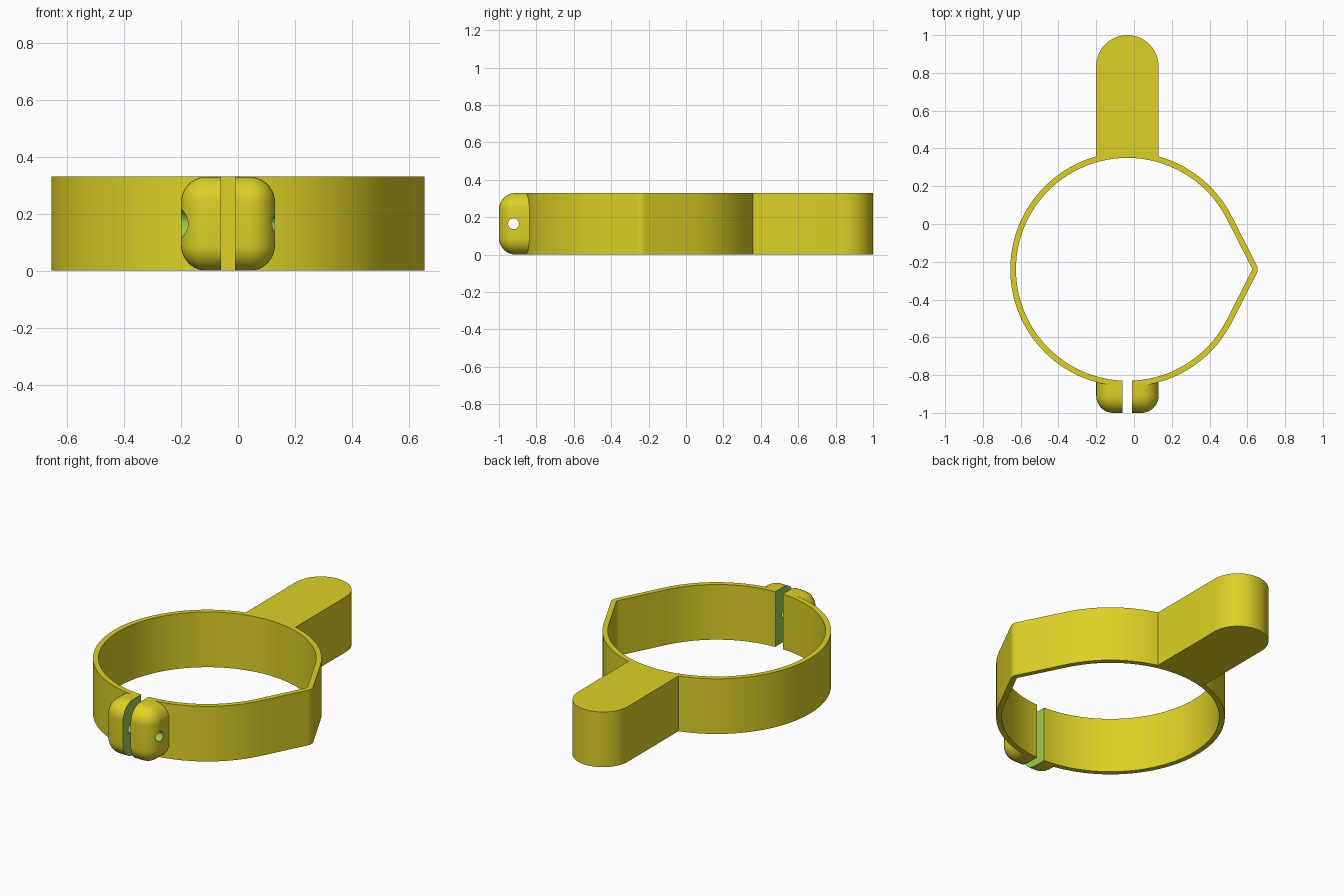
import bpy, bmesh, math
from mathutils import Matrix, Vector

if "Cube" in bpy.data.objects:
    bpy.data.objects.remove(bpy.data.objects["Cube"])

H = 0.33                 # band height
CX, CY = -0.035, -0.24   # band centre
YELLOW, GREEN = 0, 1


def material(name, rgb):
    m = bpy.data.materials.new(name)
    m.diffuse_color = (*rgb, 1)
    m.use_nodes = True
    m.node_tree.nodes["Principled BSDF"].inputs["Base Color"].default_value = m.diffuse_color
    return m


mats = [material("yellow", (0.723, 0.638, 0.019)),
        material("green", (0.337, 0.597, 0.083))]


def finish(name, bm, mat):
    bmesh.ops.recalc_face_normals(bm, faces=bm.faces[:])
    for f in bm.faces:
        f.material_index = mat
    me = bpy.data.meshes.new(name)
    bm.to_mesh(me)
    bm.free()
    for m in mats:
        me.materials.append(m)
    ob = bpy.data.objects.new(name, me)
    bpy.context.collection.objects.link(ob)
    return ob


def prism(name, pts, z0, z1, mat=YELLOW):
    bm = bmesh.new()
    face = bm.faces.new([bm.verts.new((x, y, z0)) for x, y in pts])
    ext = bmesh.ops.extrude_face_region(bm, geom=[face])
    top = [v for v in ext["geom"] if isinstance(v, bmesh.types.BMVert)]
    bmesh.ops.translate(bm, verts=top, vec=(0, 0, z1 - z0))
    return finish(name, bm, mat)


def box(name, lo, hi, mat=YELLOW, bevel=0):
    lo, hi = Vector(lo), Vector(hi)
    bm = bmesh.new()
    bmesh.ops.create_cube(bm, size=1)
    for v in bm.verts:
        v.co = [(a + b) / 2 + c * (b - a) for a, b, c in zip(lo, hi, v.co)]
    if bevel:
        bmesh.ops.bevel(bm, geom=bm.edges[:] + bm.verts[:], offset=bevel,
                        segments=10, profile=0.5, affect='EDGES')
    return finish(name, bm, mat)


def x_cylinder(name, x0, x1, y, z, r):
    bm = bmesh.new()
    bmesh.ops.create_cone(bm, cap_ends=True, segments=32, radius1=r, radius2=r,
                          depth=x1 - x0,
                          matrix=Matrix.Translation(((x0 + x1) / 2, y, z))
                          @ Matrix.Rotation(math.pi / 2, 4, 'Y'))
    return finish(name, bm, GREEN)


def arc(cx, cy, r, a0, a1, n):
    angles = [math.radians(a0 + (a1 - a0) * i / n) for i in range(n + 1)]
    return [(cx + r * math.cos(a), cy + r * math.sin(a)) for a in angles]


def teardrop(r, tip):
    """Circle with tangent lines running to a rounded point on +x."""
    t = 27
    tip_x = CX + (0.62 - 0.05) / math.cos(math.radians(t))
    return (arc(CX, CY, r, t, 360 - t, 100)
            + arc(tip_x, CY, tip, -t, t, 8))


def combine(target, tool, operation):
    mod = target.modifiers.new(operation.lower(), 'BOOLEAN')
    mod.operation = operation
    mod.solver = 'EXACT'
    mod.object = tool
    bpy.context.view_layer.objects.active = target
    bpy.ops.object.modifier_apply(modifier=mod.name)
    bpy.data.objects.remove(tool)


# Band outline, handle tab and rounded clamp lug
clamp = prism("clamp_band", teardrop(0.62, 0.05), 0, H)
tab = prism("handle_tab", [(-0.2, 0.2), (0.13, 0.2)]
            + arc(CX, 0.835, 0.165, 0, 180, 32), 0, H)
lug = box("clamp_lug", (-0.2, -1, 0), (0.13, -0.67, H), bevel=0.09)
combine(clamp, tab, 'UNION')
combine(clamp, lug, 'UNION')

# Hollow interior
combine(clamp, prism("bore", teardrop(0.59, 0.02), -0.1, H + 0.1), 'DIFFERENCE')

# Split, screw hole and screw head recess
combine(clamp, box("split", (-0.06, -1.1, -0.1), (-0.01, -0.7, H + 0.1), GREEN),
        'DIFFERENCE')
combine(clamp, x_cylinder("screw_hole", -0.3, 0.3, -0.922, H / 2, 0.029),
        'DIFFERENCE')
combine(clamp, x_cylinder("head_recess", -0.3, -0.165, -0.922, H / 2, 0.05),
        'DIFFERENCE')

bpy.ops.object.select_all(action='DESELECT')
clamp.select_set(True)
bpy.context.view_layer.objects.active = clamp
bpy.ops.object.shade_smooth_by_angle(angle=math.radians(25))
